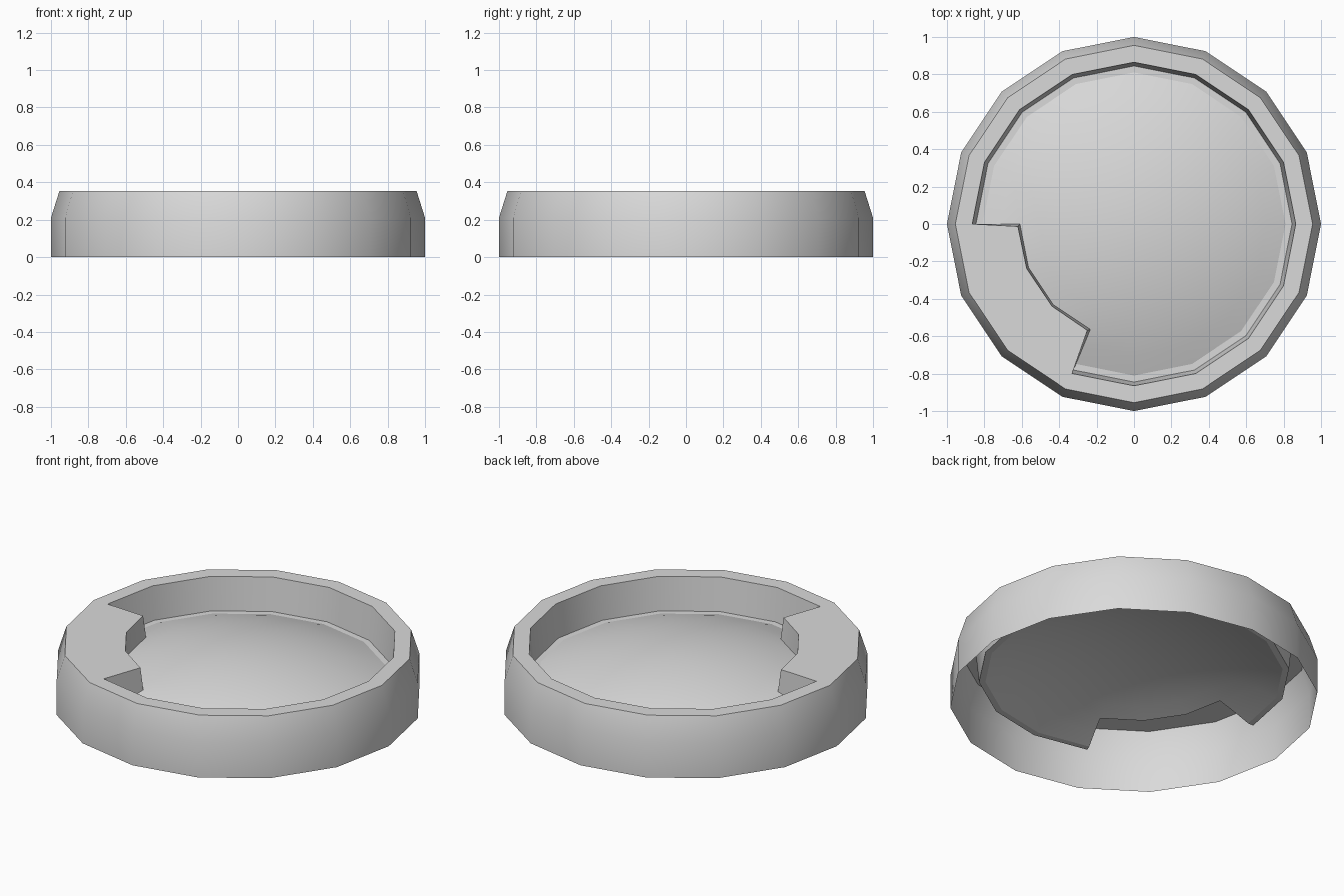
import bpy, bmesh, math

cube = bpy.data.objects.get("Cube")
if cube:
    bpy.data.objects.remove(cube, do_unlink=True)

SIDES = 16
TOP = 0.353
LEDGE = 0.155                             # height of the ledge round the floor
RIM, FRONT = 0.81, 0.61                   # radii of the dome edge and the block foot
FIRST, LAST = 8, 11                       # the raised block stands between these corners
BLOCK = range(FIRST, LAST)
OPEN = [i for i in range(SIDES) if i not in BLOCK]

grey = bpy.data.materials.new("plain_grey")
grey.use_nodes = True
grey.diffuse_color = (0.7, 0.7, 0.7, 1)
grey.node_tree.nodes["Principled BSDF"].inputs["Base Color"].default_value = (0.7, 0.7, 0.7, 1)


def point(bm, i, r, z):
    a = math.tau * i / SIDES
    return bm.verts.new((r * math.cos(a), r * math.sin(a), z))


def dome(r):
    """Point of the shallow spherical floor at radius r."""
    return r, LEDGE + (RIM * RIM - r * r) / 4.2


def block_top(i):
    """Corner position at the block's top, where its front is slightly narrower."""
    return i + {FIRST: 0.053, LAST: -0.053}.get(i, 0)


def sweep(bm, profile, sectors):
    """Turn a (radius, height) profile through the given sectors."""
    for i in sectors:
        for (r1, z1), (r2, z2) in zip(profile, profile[1:]):
            face = [point(bm, i, r1, z1), point(bm, i + 1, r1, z1)]
            if r2 > 0:
                face.append(point(bm, i + 1, r2, z2))
            face.append(point(bm, i, r2, z2))
            bm.faces.new(face)


def finish(bm, name):
    bmesh.ops.remove_doubles(bm, verts=bm.verts, dist=0.0005)
    mesh = bpy.data.meshes.new(name)
    bm.to_mesh(mesh)
    bm.free()
    mesh.materials.append(grey)
    obj = bpy.data.objects.new(name, mesh)
    bpy.context.collection.objects.link(obj)
    bpy.ops.object.select_all(action="DESELECT")
    obj.select_set(True)
    bpy.context.view_layer.objects.active = obj
    bpy.ops.object.shade_smooth_by_angle(angle=math.radians(35))


# Outer wall, leaning in towards the top, open underneath
bm = bmesh.new()
sweep(bm, [(1, 0), (1, 0.21), (0.955, TOP)], range(SIDES))
finish(bm, "outer_wall")

# Flat top ring
bm = bmesh.new()
sweep(bm, [(0.955, TOP), (0.865, TOP)], range(SIDES))
finish(bm, "top_rim")

# Inner wall with the narrow ledge around the floor
bm = bmesh.new()
sweep(bm, [(0.865, TOP), (0.845, LEDGE), (RIM, LEDGE)], OPEN)
finish(bm, "inner_wall")

# Domed floor, cut back where the block stands
skirt = [dome(r) for r in (RIM, 0.71, FRONT)]
crown = [dome(FRONT * k / 6) for k in range(6, -1, -1)]
bm = bmesh.new()
sweep(bm, skirt, OPEN)
sweep(bm, crown, range(SIDES))
finish(bm, "domed_floor")

# Raised block: its top, sloping front and two ends
bm = bmesh.new()
for i in BLOCK:
    a, b = block_top(i), block_top(i + 1)
    bm.faces.new([point(bm, i, 0.865, TOP), point(bm, i + 1, 0.865, TOP),
                  point(bm, b, 0.621, TOP), point(bm, a, 0.621, TOP)])
    bm.faces.new([point(bm, a, 0.621, TOP), point(bm, b, 0.621, TOP),
                  point(bm, i + 1, *dome(FRONT)), point(bm, i, *dome(FRONT))])
for i in (FIRST, LAST):
    end = [point(bm, i, 0.865, TOP), point(bm, block_top(i), 0.621, TOP)]
    end += [point(bm, i, r, z) for r, z in skirt[::-1] + [(0.845, LEDGE)]]
    bm.faces.new(end if i == LAST else end[::-1])
finish(bm, "raised_block")
